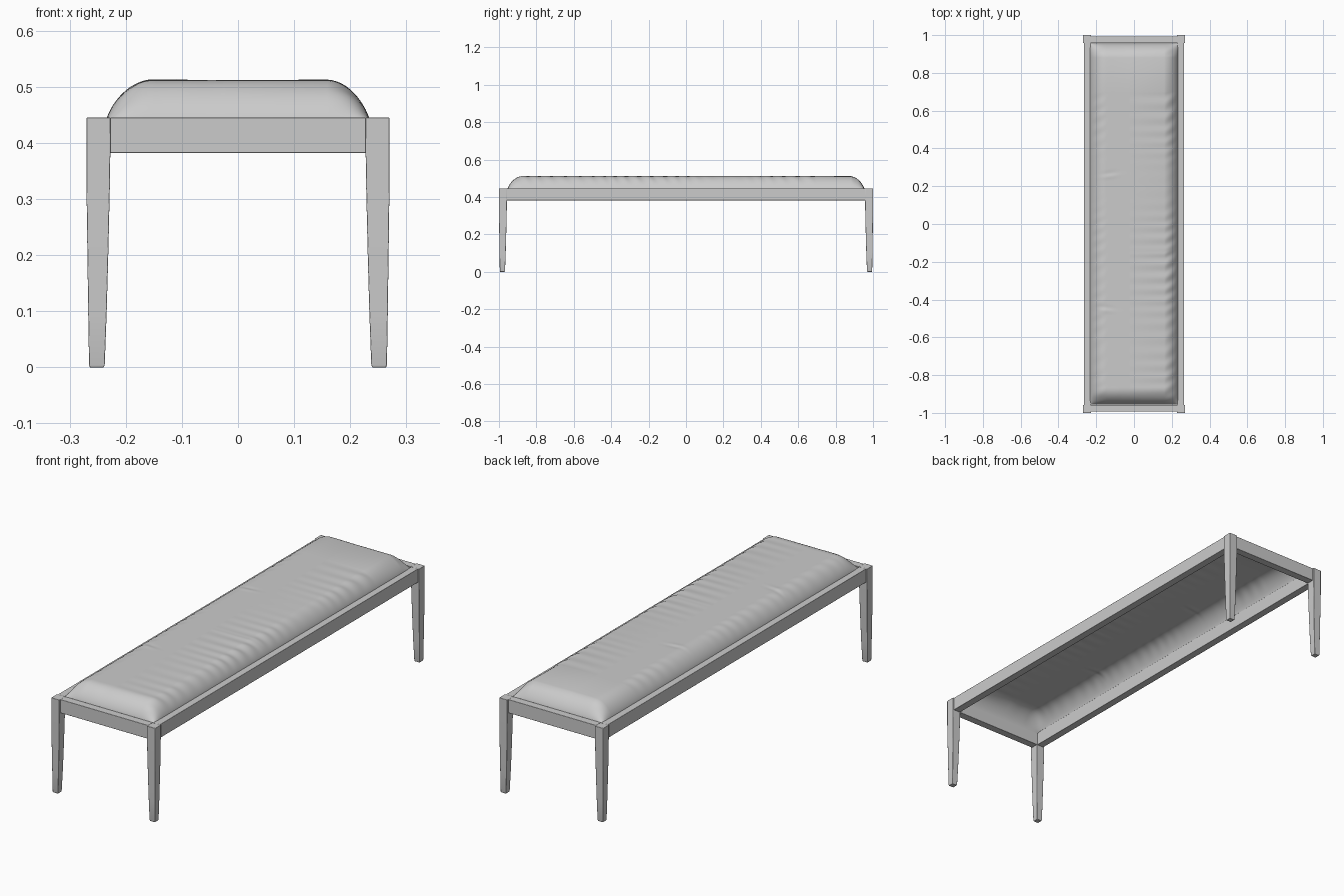
import bpy, bmesh, math
from mathutils import Vector, noise

if "Cube" in bpy.data.objects:
    bpy.data.objects.remove(bpy.data.objects["Cube"])

HX, HY, TOP = 0.27, 1.0, 0.445      # outer half sizes of the frame and its height


def finish(name, bm, smooth=30, bevel=0):
    bmesh.ops.recalc_face_normals(bm, faces=bm.faces)
    me = bpy.data.meshes.new(name)
    bm.to_mesh(me)
    bm.free()
    ob = bpy.data.objects.new(name, me)
    bpy.context.collection.objects.link(ob)
    if bevel:
        mod = ob.modifiers.new("soft_edges", 'BEVEL')
        mod.width, mod.segments, mod.limit_method = bevel, 2, 'ANGLE'
        mod.angle_limit = math.radians(40)
    bpy.ops.object.select_all(action='DESELECT')
    bpy.context.view_layer.objects.active = ob
    ob.select_set(True)
    bpy.ops.object.shade_smooth_by_angle(angle=math.radians(smooth))
    return ob


def leg(name, sx, sy):
    # z, outer inset, inner inset (from the outer corner): slightly curved taper
    rings = [(0, .006, .031), (.005, .0045, .0325), (.1, .003, .036),
             (.21, .0015, .039), (.32, 0, .0415), (.385, 0, .0425), (TOP, 0, .0425)]
    bm = bmesh.new()
    loops = []
    for z, a, b in rings:
        loops.append([bm.verts.new((sx * (HX - i), sy * (HY - j), z))
                      for i, j in ((a, a), (b, a), (b, b), (a, b))])
    for lo, hi in zip(loops, loops[1:]):
        for k in range(4):
            n = (k + 1) % 4
            bm.faces.new((lo[k], lo[n], hi[n], hi[k]))
    bm.faces.new(loops[0])
    bm.faces.new(loops[-1])
    finish(name, bm, bevel=0.0012)


def rail(name, x0, x1, y0, y1, z0=.382, z1=TOP):
    bm = bmesh.new()
    bmesh.ops.create_cube(bm, size=1)
    bmesh.ops.scale(bm, vec=(x1 - x0, y1 - y0, z1 - z0), verts=bm.verts)
    bmesh.ops.translate(bm, vec=((x0 + x1) / 2, (y0 + y1) / 2, (z0 + z1) / 2), verts=bm.verts)
    finish(name, bm, bevel=0.001)


# Frame: four tapered legs joined by rails
for sy, end in ((-1, "front"), (1, "back")):
    for sx, side in ((-1, "left"), (1, "right")):
        leg(f"{end}_{side}_leg", sx, sy)
    rail(f"{end}_rail", -.228, .228, *sorted((sy * .957, sy * .993)))
for sx, side in ((-1, "left"), (1, "right")):
    rail(f"{side}_rail", *sorted((sx * .23, sx * .265)), -.958, .958)

# Cushion: open upholstered shell with rolled edges and pulled wrinkles
CX, CY, BASE, RISE, ROLL = .235, .955, .439, .073, .085


def roll(d):
    t = min(max(d / ROLL, 0), 1)
    return (1 - (1 - t) ** 2) ** .72


def spaced(half, edge_n, mid_n):
    edge = [ROLL * (i / edge_n) ** 1.6 for i in range(edge_n)]
    mid = [ROLL + (half - ROLL) * 2 * i / mid_n - ROLL * 2 * i / mid_n for i in range(mid_n + 1)]
    return [-half + d for d in edge] + [-half + d for d in mid] + [half - d for d in reversed(edge)]


def band(d):
    # strongest on the rolled edge, fading to the rim and the flat top
    return math.sin(math.pi * min(max(d / .095, 0), 1)) ** 1.3


def wrinkles(x, y):
    w = 0
    for s, amp in ((1, .0035), (-1, .0018)):
        d = CX - s * x
        strength = max(0, .45 + noise.noise(Vector((s * 4, y * 2.2, 0))))
        phase = y * 95 + s * d * 45 + 5 * noise.noise(Vector((s * 9, y * 3, 2)))
        w += amp * strength * band(d) * math.sin(phase)
    for s in (1, -1):
        w += .0015 * band(CY - s * y) * noise.noise(Vector((x * 12, s * 5, 0)))
    # single creases on the flat top
    for cx, cy, slope in ((-.13, .26, .12), (-.15, -.45, -.1), (.17, -.15, .4)):
        v = (y - cy - slope * (x - cx)) / .014
        w -= .003 * v * math.exp(-v * v - ((x - cx) / .045) ** 2)
    return w


bm = bmesh.new()
grid = []
for y in spaced(CY, 12, 240):
    row = []
    for x in spaced(CX, 14, 30):
        h = roll(CX - abs(x)) * roll(CY - abs(y))
        z = BASE + RISE * h + wrinkles(x, y) * min(1, h * 2)
        row.append(bm.verts.new((x, y, min(z, .5135))))
    grid.append(row)
for a, b in zip(grid, grid[1:]):
    for i in range(len(a) - 1):
        bm.faces.new((a[i], a[i + 1], b[i + 1], b[i]))
finish("cushion", bm, smooth=60)
